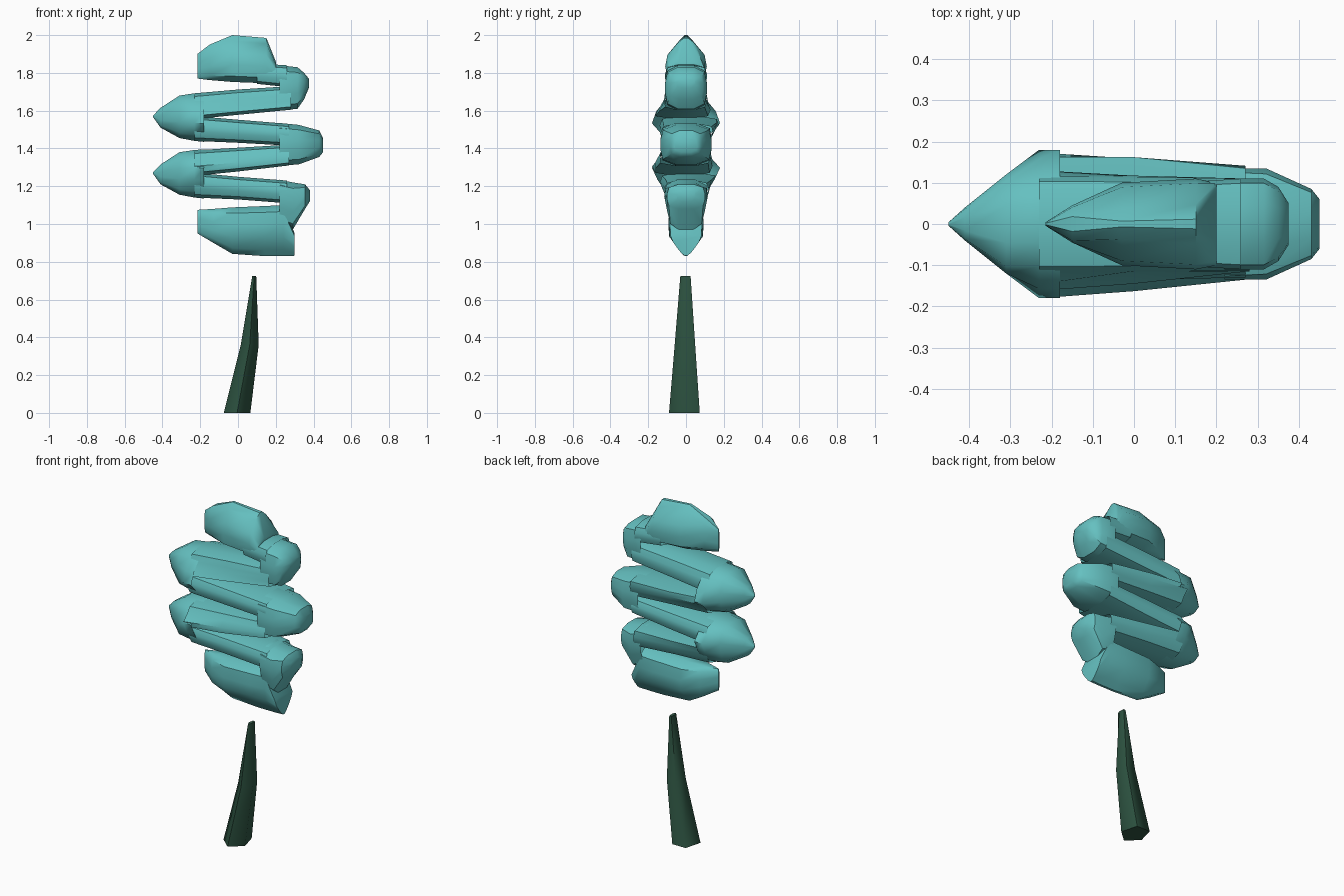
import bpy, bmesh, math

if "Cube" in bpy.data.objects:
    bpy.data.objects.remove(bpy.data.objects["Cube"])


def material(name, rgb):
    m = bpy.data.materials.new(name)
    m.diffuse_color = (*rgb, 1)
    m.use_nodes = True
    m.node_tree.nodes["Principled BSDF"].inputs["Base Color"].default_value = m.diffuse_color
    return m


def loft(name, rings, mat, angle, cap_start=True, cap_end=True):
    """Skin a list of equal-length rings, capping the chosen ends."""
    bm = bmesh.new()
    loops = [[bm.verts.new(p) for p in ring] for ring in rings]
    n = len(loops[0])
    for a, b in zip(loops, loops[1:]):
        for i in range(n):
            j = (i + 1) % n
            bm.faces.new((a[i], a[j], b[j], b[i]))
    if cap_start:
        bm.faces.new(loops[0][::-1])
    if cap_end:
        bm.faces.new(loops[-1])
    bmesh.ops.recalc_face_normals(bm, faces=bm.faces)
    me = bpy.data.meshes.new(name)
    bm.to_mesh(me)
    bm.free()
    me.materials.append(mat)
    ob = bpy.data.objects.new(name, me)
    bpy.context.collection.objects.link(ob)
    bpy.ops.object.select_all(action='DESELECT')
    ob.select_set(True)
    bpy.context.view_layer.objects.active = ob
    bpy.ops.object.shade_smooth_by_angle(angle=math.radians(angle))


teal = material("teal_foliage", (0.13, 0.53, 0.53))
green = material("dark_green_trunk", (0.028, 0.092, 0.056))

# Trunk: leaning five-sided taper
rings = []
for z, cx, rx, ry in ((0, -0.005, 0.074, 0.09), (0.36, 0.062, 0.05, 0.06), (0.725, 0.086, 0.011, 0.03)):
    rings.append([(cx + rx * math.sin(k * math.tau / 5), -ry * math.cos(k * math.tau / 5), z)
                  for k in range(5)])
loft("trunk", rings, green, 75)

# Crown depth at each height, with two ridges
WIDTH = [(.82, .01), (.95, .10), (1.02, .09), (1.17, .12), (1.22, .135), (1.26, .18),
         (1.31, .18), (1.35, .135), (1.48, .135), (1.53, .18), (1.58, .18),
         (1.63, .115), (1.88, .11), (2.01, .01)]
HALF = [(.4, 1), (.9, .75), (1, .25), (1, -.25), (.9, -.75), (.4, -1)]
SECTION = HALF + [(-s, v) for s, v in reversed(HALF)]


def depth(z):
    for (z0, w0), (z1, w1) in zip(WIDTH, WIDTH[1:]):
        if z <= z1:
            return w0 + (w1 - w0) * max(0, (z - z0) / (z1 - z0))
    return WIDTH[-1][1]


def fold(name, stations, cap_start=False, cap_end=False):
    """Foliage lofted along x; stations are x, bottom, top, front limit, back limit."""
    rings = []
    for x, lo, hi, front, back in stations:
        ring = []
        for s, v in SECTION:
            z = (lo + hi) / 2 + v * (hi - lo) / 2
            ring.append((x, s * min(depth(z), back if s > 0 else front), z))
        rings.append(ring)
    loft(name, rings, teal, 40, cap_start, cap_end)


# Pointed turns on the left
for z in (1.57, 1.27):
    fold("left_turn", [(-.45, z - .004, z + .004, .004, .004), (-.41, z - .06, z + .045, .04, .04),
                       (-.31, z - .115, z + .11, .12, .12), (-.23, z - .13, z + .122, .18, .18),
                       (-.18, z - .135, z + .125, .18, .18)], cap_start=True)

# Sloping bars between the turns: wider at the front going up, at the back going down
fold("upper_bar_1", [(-.23, 1.555, 1.692, .18, .13), (0, 1.578, 1.712, .18, .12), (.28, 1.605, 1.73, .12, .11)])
fold("lower_bar_1", [(-.23, 1.44, 1.572, .14, .18), (0, 1.43, 1.552, .135, .18), (.27, 1.415, 1.53, .13, .15)])
fold("upper_bar_2", [(-.23, 1.255, 1.39, .18, .14), (0, 1.278, 1.404, .18, .135), (.27, 1.31, 1.42, .15, .13)])
fold("lower_bar_2", [(-.23, 1.14, 1.272, .14, .18), (0, 1.13, 1.25, .12, .16), (.26, 1.11, 1.23, .11, .12)])

# Blunt turns on the right
fold("right_turn_top", [(.22, 1.6, 1.84, .11, .11), (.315, 1.61, 1.83, .11, .11),
                        (.35, 1.66, 1.80, .09, .09), (.375, 1.72, 1.77, .05, .05)], cap_end=True)
fold("right_turn_middle", [(.22, 1.31, 1.535, .14, .14), (.32, 1.315, 1.525, .135, .135),
                           (.43, 1.355, 1.495, .085, .085), (.45, 1.38, 1.455, .06, .06)], cap_end=True)
fold("right_turn_bottom", [(.22, 1.0, 1.235, .12, .12), (.29, .97, 1.22, .12, .12),
                           (.355, 1.08, 1.21, .1, .1), (.38, 1.12, 1.18, .05, .05)], cap_end=True)

# Crown top and its link to the first right turn
fold("crown_top", [(-.215, 1.77, 1.90, .004, .004), (-.15, 1.762, 1.95, .045, .045), (-.03, 1.752, 2.0, .1, .1),
                   (.15, 1.745, 1.985, .11, .11), (.2, 1.745, 1.86, .1, .1)], True, True)
fold("crown_link", [(.1, 1.742, 1.85, .1, .1), (.26, 1.725, 1.84, .11, .11)])

# Crown base
fold("crown_base", [(-.215, .95, 1.075, .004, .004), (-.13, .90, 1.08, .06, .06), (-.03, .842, 1.088, .1, .1),
                    (.14, .83, 1.095, .1, .1), (.24, .83, 1.1, .1, .1), (.30, .832, .95, .1, .1)], True, True)
